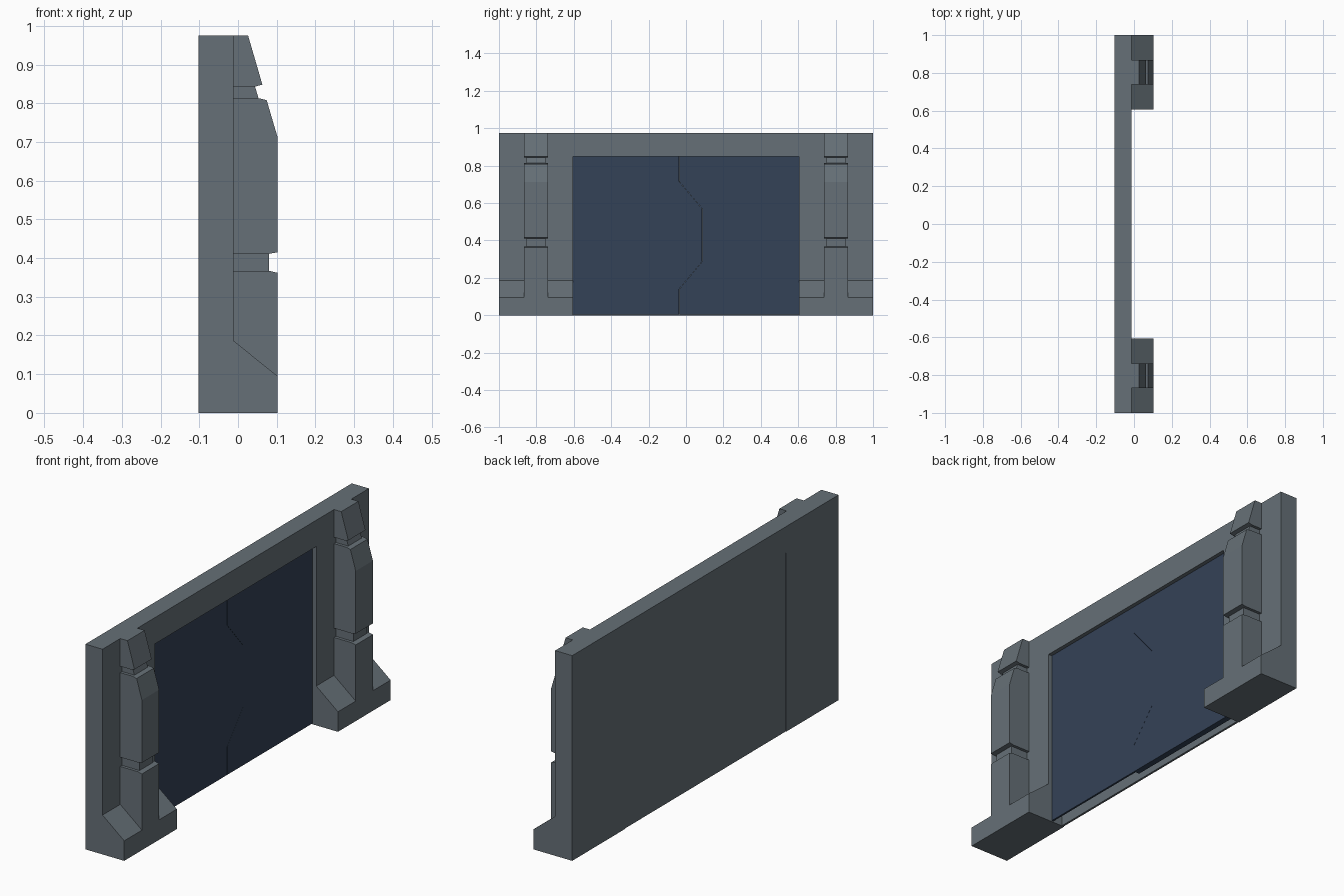
import bpy, bmesh

if "Cube" in bpy.data.objects:
    bpy.data.objects.remove(bpy.data.objects["Cube"])

BACK, FACE, FRONT = -0.102, -0.012, 0.102   # x: wall back, wall front, pillar front
OPEN_Y, OPEN_Z = 0.605, 0.85                # doorway half width and height


def material(name, rgb):
    mat = bpy.data.materials.new(name)
    mat.diffuse_color = (*rgb, 1)
    mat.use_nodes = True
    mat.node_tree.nodes["Principled BSDF"].inputs["Base Color"].default_value = mat.diffuse_color
    return mat


slate = material("slate_grey", (0.133, 0.162, 0.184))
blue = material("door_blue", (0.034, 0.054, 0.095))


def prism(name, pts, axis, a, b, mat=slate):
    """Extrude a 2D profile from a to b: axis 'x' takes (y, z), axis 'y' takes (x, z)."""
    bm = bmesh.new()
    put = (lambda p, t: (t, p[0], p[1])) if axis == 'x' else (lambda p, t: (p[0], t, p[1]))
    face = bm.faces.new([bm.verts.new(put(p, a)) for p in pts])
    ext = bmesh.ops.extrude_face_region(bm, geom=[face])['geom']
    move = (b - a, 0, 0) if axis == 'x' else (0, b - a, 0)
    bmesh.ops.translate(bm, vec=move, verts=[v for v in ext if isinstance(v, bmesh.types.BMVert)])
    bmesh.ops.recalc_face_normals(bm, faces=bm.faces)
    me = bpy.data.meshes.new(name)
    bm.to_mesh(me)
    bm.free()
    me.materials.append(mat)
    ob = bpy.data.objects.new(name, me)
    bpy.context.collection.objects.link(ob)
    return ob


def mirrored(name, pts, y0, y1):
    """Profile in x-z, extruded along y and mirrored to the other side of the doorway."""
    ob = prism(name, pts, 'y', y0, y1)
    mod = ob.modifiers.new("mirror", 'MIRROR')
    mod.use_axis = (False, True, False)
    return ob


# Wall frame around the doorway
prism("wall_frame", [(-1, 0), (-OPEN_Y, 0), (-OPEN_Y, OPEN_Z), (OPEN_Y, OPEN_Z),
                     (OPEN_Y, 0), (1, 0), (1, 0.975), (-1, 0.975)], 'x', BACK, FACE)

# Closing panel on the back, slightly recessed
prism("back_panel", [(-OPEN_Y, 0), (OPEN_Y, 0), (OPEN_Y, OPEN_Z), (-OPEN_Y, OPEN_Z)],
      'x', BACK + 0.003, BACK + 0.013)

# Interlocking door leaves with an angled seam
seam = [(-0.037, 0.005), (-0.037, 0.14), (0.086, 0.287), (0.086, 0.57), (-0.037, 0.715), (-0.037, OPEN_Z)]
prism("door_leaf_left", [(-OPEN_Y, OPEN_Z), (-OPEN_Y, 0.005)] + seam, 'x', -0.04, -0.031, blue)
prism("door_leaf_right", [(OPEN_Y, OPEN_Z), (OPEN_Y, 0.005)] + [(y + 0.001, z) for y, z in seam],
      'x', -0.06, -0.031, blue)

# Sloped pedestals
mirrored("pedestal", [(FACE, 0), (FRONT, 0), (FRONT, 0.095), (FACE, 0.187)], 0.605, 1)

# Pillar blocks standing on the pedestals, separated by narrow necks
P0, P1 = 0.738, 0.867
mirrored("pillar_lower_block", [(FACE, 0.187), (FRONT, 0.095), (FRONT, 0.362),
                                (0.08, 0.367), (FACE, 0.367)], P0, P1)
mirrored("pillar_middle_block", [(FACE, 0.411), (0.08, 0.411), (FRONT, 0.415), (FRONT, 0.713),
                                 (0.074, 0.808), (0.053, 0.813), (FACE, 0.813)], P0, P1)
mirrored("pillar_top_block", [(FACE, 0.843), (0.044, 0.843), (0.063, 0.848),
                              (0.026, 0.975), (FACE, 0.975)], P0, P1)
mirrored("pillar_lower_neck", [(FACE, 0.367), (0.08, 0.367), (0.08, 0.411), (FACE, 0.411)],
         P0 + 0.014, P1 - 0.014)
mirrored("pillar_upper_neck", [(FACE, 0.813), (0.053, 0.813), (0.044, 0.843), (FACE, 0.843)],
         P0 + 0.014, P1 - 0.014)
